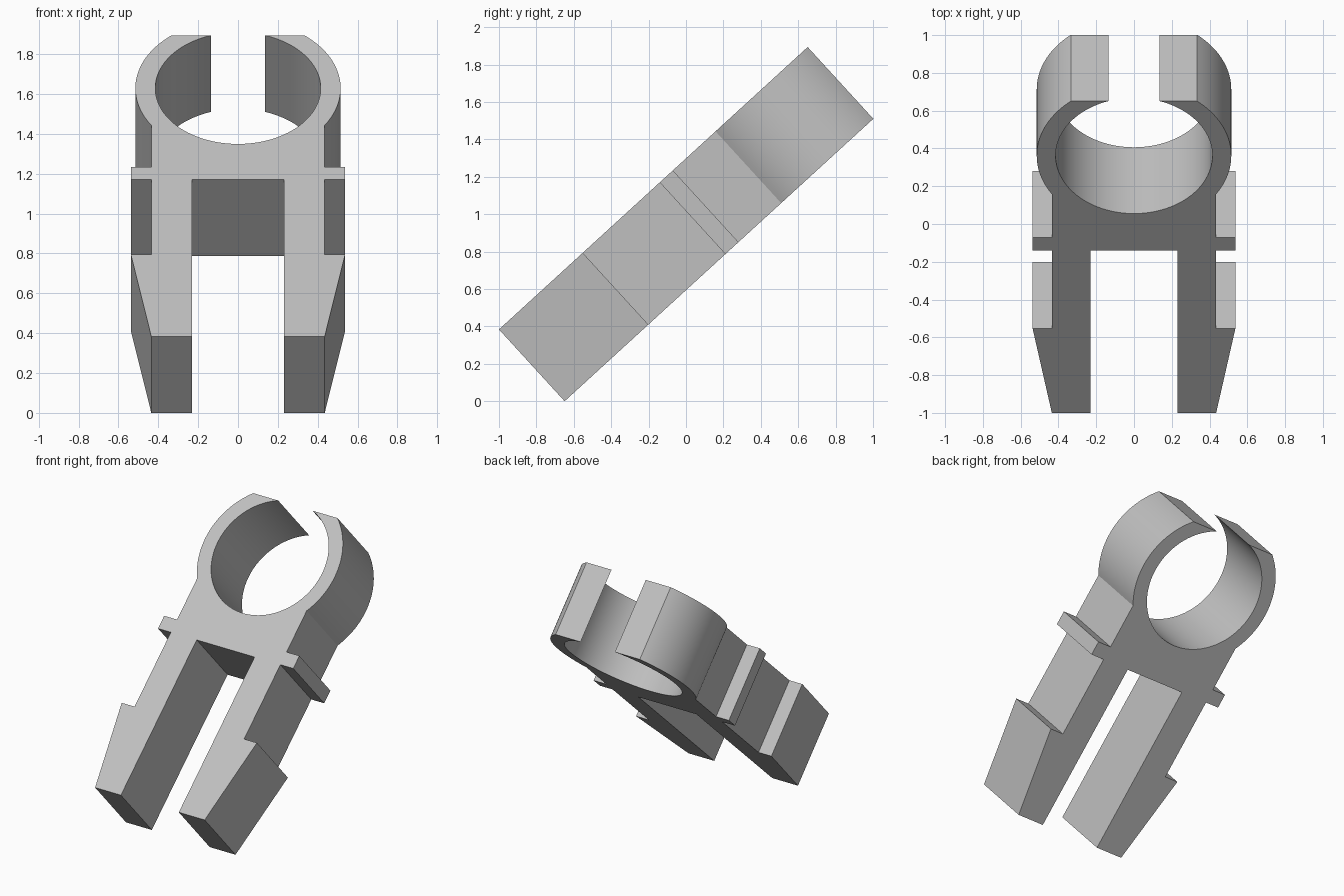
import bpy, bmesh
from math import sin, cos, asin, sqrt, pi, radians
from mathutils import Vector, Matrix

cube = bpy.data.objects.get("Cube")
if cube:
    bpy.data.objects.remove(cube, do_unlink=True)

grey = bpy.data.materials.new("plain grey")
grey.use_nodes = True
colour = (0.53, 0.53, 0.53, 1)
grey.diffuse_color = colour
grey.node_tree.nodes["Principled BSDF"].inputs["Base Color"].default_value = colour

# Main sizes
LENGTH, THICK, TILT = 2.237, 0.52, radians(42.45)
BODY, WIDE, SLOT = 0.435, 0.537, 0.23
SHOULDER, COLLAR_TOP, BARB = 1.165, 1.26, 0.607
CENTRE, INNER, OUTER = 1.845, 0.415, 0.515


def arc(radius, start, end, steps):
    """Points round the ring centre, angles measured from +x."""
    angles = [start + (end - start) * i / steps for i in range(steps + 1)]
    return [(radius * cos(a), CENTRE + radius * sin(a)) for a in angles]


# Right half of the outline: slot, leg, barb, collar
half = [(SLOT, SHOULDER), (SLOT, 0), (BODY, 0), (WIDE, BARB), (BODY, BARB),
        (BODY, SHOULDER), (WIDE, SHOULDER), (WIDE, COLLAR_TOP), (BODY, COLLAR_TOP)]
# Open ring, cut flat across the top
rise = LENGTH - CENTRE
half += arc(OUTER, -asin(sqrt(OUTER**2 - BODY**2) / OUTER), asin(rise / OUTER), 28)
half += arc(INNER, asin(rise / INNER), -pi / 2, 48)

# Mirror the half, leaving out the shared point at the bottom of the hole
outline = half + [(-x, y) for x, y in reversed(half[:-1])]

bm = bmesh.new()
face = bm.faces.new([bm.verts.new((x, y, 0)) for x, y in outline])
extruded = bmesh.ops.extrude_face_region(bm, geom=[face])
moved = [g for g in extruded["geom"] if isinstance(g, bmesh.types.BMVert)]
bmesh.ops.translate(bm, verts=moved, vec=Vector((0, 0, -THICK)))
bmesh.ops.recalc_face_normals(bm, faces=bm.faces)

# Lean the clip back and stand its lowest edge on the ground
bm.transform(Matrix.Translation((0, -1, THICK * cos(TILT))) @ Matrix.Rotation(TILT, 4, "X"))

mesh = bpy.data.meshes.new("snap_clip")
bm.to_mesh(mesh)
bm.free()
mesh.materials.append(grey)
clip = bpy.data.objects.new("snap_clip", mesh)
bpy.context.collection.objects.link(clip)
bpy.ops.object.select_all(action="DESELECT")
clip.select_set(True)
bpy.context.view_layer.objects.active = clip
bpy.ops.object.shade_smooth_by_angle(angle=radians(30))
